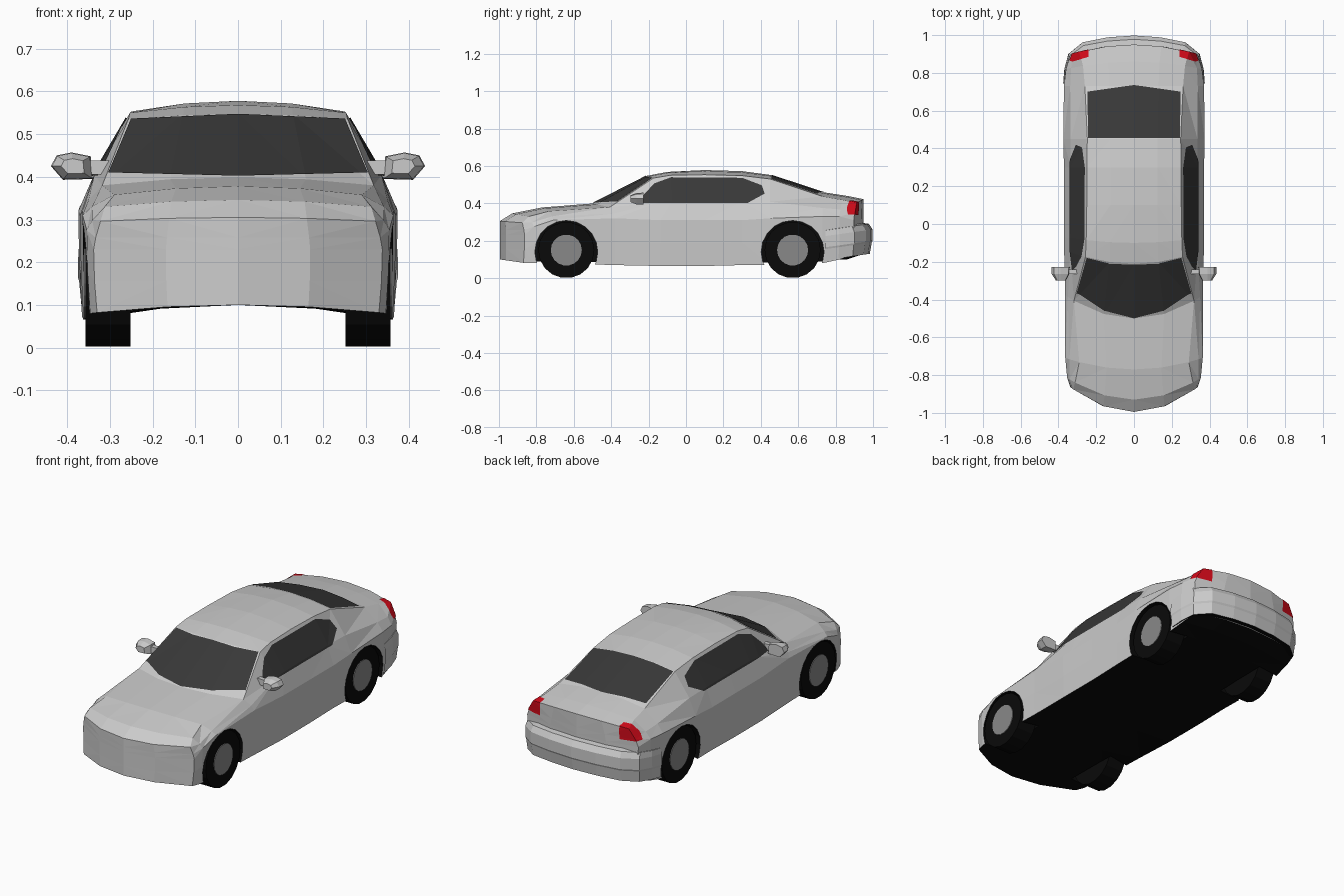
import bpy, bmesh, math
from mathutils import Vector, Matrix

if "Cube" in bpy.data.objects:
    bpy.data.objects.remove(bpy.data.objects["Cube"])


def material(name, r, g, b):
    m = bpy.data.materials.new(name)
    m.diffuse_color = (r, g, b, 1)
    m.use_nodes = True
    m.node_tree.nodes["Principled BSDF"].inputs["Base Color"].default_value = m.diffuse_color
    return m


PAINT = material("paint", 0.62, 0.62, 0.62)
METAL = material("rim_grey", 0.25, 0.25, 0.25)
BLACK = material("black_rubber", 0.003, 0.003, 0.003)
GLASS = material("dark_glass", 0.04, 0.04, 0.04)
RED = material("red_lens", 0.65, 0.003, 0.01)


def to_object(bm, name, *mats):
    mesh = bpy.data.meshes.new(name)
    bm.to_mesh(mesh)
    bm.free()
    for m in mats:
        mesh.materials.append(m)
    ob = bpy.data.objects.new(name, mesh)
    bpy.context.collection.objects.link(ob)
    return ob


def loft(bm, rings, caps=True):
    rows = [[bm.verts.new(p) for p in r] for r in rings]
    n = len(rows[0])
    for a, b in zip(rows, rows[1:]):
        for i in range(n):
            j = (i + 1) % n
            bm.faces.new((a[i], a[j], b[j], b[i]))
    if caps:
        bm.faces.new(rows[0])
        bm.faces.new(rows[-1])
    bmesh.ops.recalc_face_normals(bm, faces=bm.faces)


# Body stations: y, bow, half width, floor z, shoulder z, top edge x, top edge z, centre z
STATIONS = [
    (-.995, .15, .338, .082, .23, .322, .296, .305),
    (-.93, .12, .354, .08, .275, .312, .330, .346),
    (-.77, .06, .364, .08, .31, .290, .358, .378),
    (-.50, .12, .364, .07, .32, .318, .380, .399),
    (-.21, .07, .370, .065, .31, .257, .535, .547),
    (-.10, .03, .370, .065, .31, .253, .550, .568),
    (.10, 0, .370, .065, .31, .250, .553, .578),
    (.30, 0, .371, .07, .31, .250, .548, .572),
    (.45, 0, .374, .07, .32, .247, .530, .552),
    (.73, 0, .371, .08, .33, .260, .437, .460),
    (.86, -.04, .360, .10, .33, .270, .418, .440),
    (.95, -.06, .338, .13, .31, .290, .402, .422),
]
COLS = (-1, -.5, 0, .5, 1)


def section(y, bow, w, zb, zs, xe, ze, zc):
    rows = [(w - .008, zb), (w - .002, (zb + zs) / 2), (w, zs),
            (w - (w - xe) * .3, zs + (ze - zs) * .42), (xe, ze)]
    grid = []
    for k, (x, z) in enumerate(rows):
        # crowned top, floor lifted towards the middle
        crown = {4: zc - ze, 0: max(.1 - zb, 0)}.get(k, 0)
        grid.append([Vector((f * x, y + bow * (f * x / .36) ** 2, z + crown * (1 - f * f)))
                     for f in COLS])
    return grid


def body_shell():
    bm = bmesh.new()
    grids = [section(*s) for s in STATIONS]
    rings = [g[0] + [r[4] for r in g[1:4]] + g[4][::-1] + [r[0] for r in g[3:0:-1]] for g in grids]
    loft(bm, rings, caps=False)
    for g in (grids[0], grids[-1]):
        for r in range(4):
            for c in range(4):
                q = (g[r][c], g[r][c + 1], g[r + 1][c + 1], g[r + 1][c])
                bm.faces.new([bm.verts.new(p) for p in q])
    bmesh.ops.remove_doubles(bm, verts=bm.verts, dist=1e-4)
    bmesh.ops.triangulate(bm, faces=bm.faces)
    bmesh.ops.recalc_face_normals(bm, faces=bm.faces)
    bm.normal_update()
    for f in bm.faces:
        f.material_index = 1 if f.normal.z < -.8 else 0
    return bm


def panel(name, mat, facing, limit, *regions):
    """Trim a copy of the body skin to convex outlines and lift it slightly."""
    bm = body_shell()
    facing = Vector(facing).normalized()
    bmesh.ops.delete(bm, geom=[f for f in bm.faces if f.normal.dot(facing) < limit], context='FACES')
    for (a, b), outline in regions:
        pts = [Vector(p) for p in outline]
        mid = sum(pts, Vector((0, 0))) / len(pts)
        for p, q in zip(pts, pts[1:] + pts[:1]):
            n = Vector((q.y - p.y, p.x - q.x))
            if n.dot(p - mid) < 0:
                n = -n
            co, no = Vector((0, 0, 0)), Vector((0, 0, 0))
            co[a], co[b], no[a], no[b] = p.x, p.y, n.x, n.y
            bmesh.ops.bisect_plane(bm, geom=bm.verts[:] + bm.edges[:] + bm.faces[:],
                                   plane_co=co, plane_no=no, clear_outer=True)
    bm.normal_update()
    for f in bm.faces:
        f.material_index = 0
    for v, n in [(v, v.normal.copy()) for v in bm.verts]:
        v.co += n * .003
    return to_object(bm, name, mat)


def cylinder(bm, x0, x1, y, z, r, sides):
    m = Matrix.Translation(((x0 + x1) / 2, y, z)) @ Matrix.Rotation(math.pi / 2, 4, 'Y')
    bmesh.ops.create_cone(bm, cap_ends=True, segments=sides, radius1=r, radius2=r,
                          depth=abs(x1 - x0), matrix=m)


AXLES = {"front": -.64, "rear": .57}
SIDES = {"left": -1, "right": 1}

# Body with wheel arches cut out
body = to_object(body_shell(), "car_body", PAINT, BLACK)
bm = bmesh.new()
for y in AXLES.values():
    for s in SIDES.values():
        cylinder(bm, s * .245, s * .5, y, .14, .168, 20)
for f in bm.faces:
    f.material_index = 1
cutter = to_object(bm, "arch_cutter", PAINT, BLACK)
cutter.hide_render = True
mod = body.modifiers.new("arches", 'BOOLEAN')
mod.operation, mod.solver, mod.object = 'DIFFERENCE', 'EXACT', cutter
bpy.context.view_layer.objects.active = body
bpy.ops.object.modifier_apply(modifier=mod.name)
bpy.data.objects.remove(cutter)

# Windscreen and rear window
panel("windscreen", GLASS, (0, -1, .4), .72,
      ((0, 2), [(-.31, .392), (0, .40), (.31, .392), (.25, .534), (0, .545), (-.25, .534)]))
panel("rear_window", GLASS, (0, 0, 1), .4,
      ((0, 1), [(-.242, .455), (.242, .455), (.247, .70), (0, .735), (-.247, .70)]))

for side, s in SIDES.items():
    # Side windows
    panel(side + "_side_window", GLASS, (s, 0, 0), .3,
          ((1, 2), [(-.245, .401), (-.225, .445), (-.17, .505), (-.08, .538), (.30, .535),
                    (.405, .495), (.42, .45), (.33, .401)]),
          ((0, 2), [(s * .1, .3), (s * .5, .3), (s * .5, .6), (s * .1, .6)]))
    # Tail lights wrapping onto the deck corner
    panel(side + "_tail_light", RED, (s * .7, .7, .5), .3,
          ((1, 2), [(.865, .34), (1, .335), (1, .43), (.845, .43)]),
          ((0, 1), [(s * .24, .885), (s * .4, .835), (s * .4, 1), (s * .24, 1)]))

    # Door mirrors: stalk and tapered housing
    bm = bmesh.new()
    stalk = [(.30, .405), (.345, .405), (.345, .438), (.30, .438)]
    loft(bm, [[(s * x, y, z) for x, z in stalk] for y in (-.265, -.24)])
    head = [(.34, .395), (.41, .393), (.438, .425), (.425, .45), (.39, .457), (.345, .448)]
    loft(bm, [[(s * (.385 + (x - .385) * k), y, .425 + (z - .425) * k) for x, z in head]
              for y, k in ((-.298, .55), (-.265, .95), (-.228, 1))])
    to_object(bm, side + "_mirror", PAINT)

    # Wheels: tyre and rim disc
    for end, y in AXLES.items():
        bm = bmesh.new()
        cylinder(bm, s * .252, s * .357, y, .15, .15, 18)
        to_object(bm, f"{end}_{side}_tyre", BLACK)
        bm = bmesh.new()
        cylinder(bm, s * .35, s * .361, y, .15, .083, 18)
        to_object(bm, f"{end}_{side}_rim", METAL)

# Rear bumper skin wrapped round the tail, stepped in height
half = [(.372, .745), (.366, .82), (.345, .90), (.27, .962), (.14, .988)]
outline = half + [(0, .998)] + [(-x, y) for x, y in half[::-1]]
bm = bmesh.new()
loft(bm, [[(x * k, .745 + (y - .745) * k2, z + (y - .745) * .14) for x, y in outline]
          for z, k, k2 in ((.10, .9, .78), (.095, .985, .94), (.155, 1, .98), (.165, 1.008, 1),
                           (.225, 1.005, 1), (.255, .992, .92), (.26, .95, .78))], caps=False)
bm.normal_update()
bmesh.ops.delete(bm, geom=[f for f in bm.faces if f.calc_center_median().y < .75], context='FACES')
for f in bm.faces:
    f.material_index = 1 if f.normal.z < -.8 else 0
to_object(bm, "rear_bumper", PAINT, BLACK)
